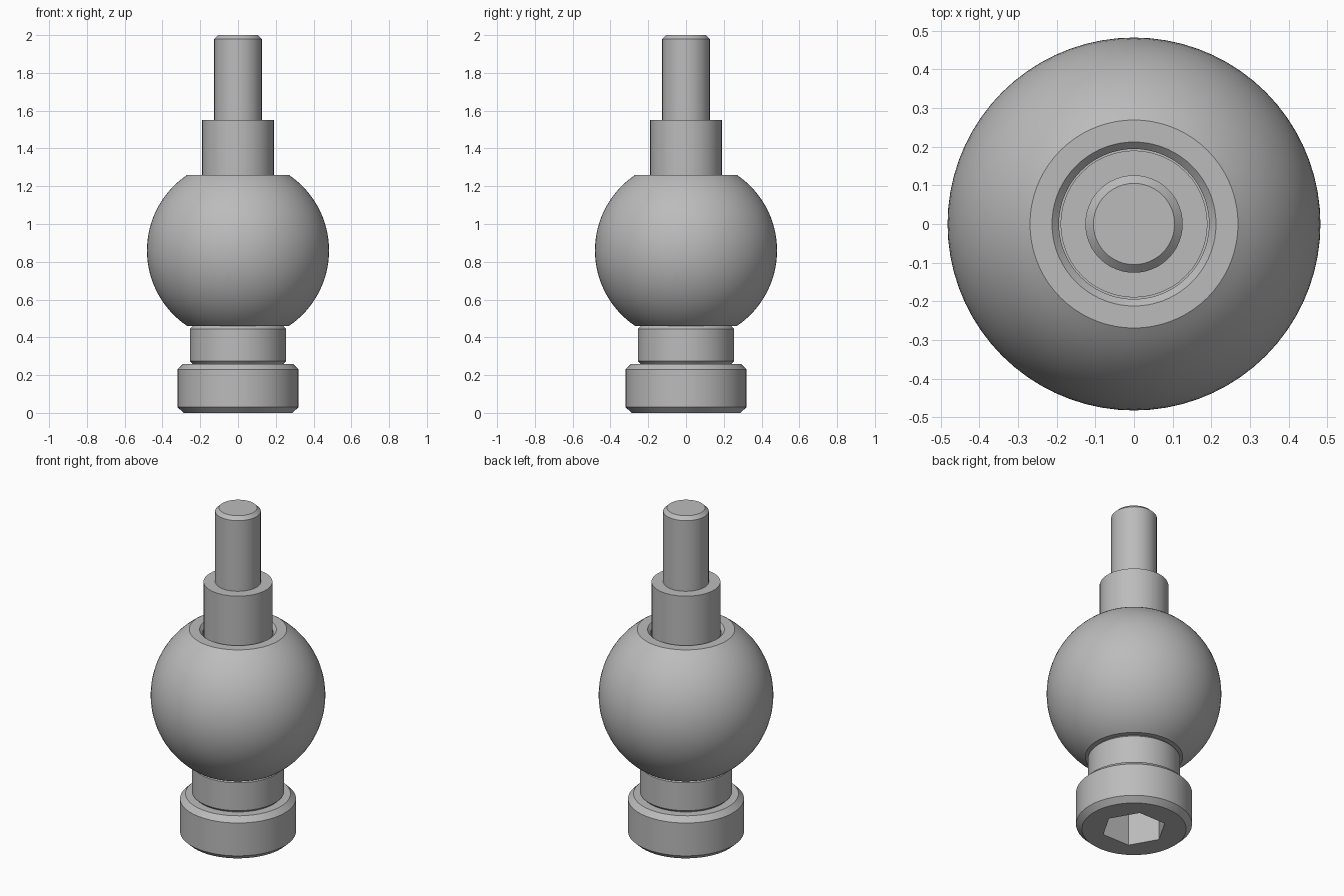
import bpy, bmesh
from math import cos, sin, asin, tau

cube = bpy.data.objects.get("Cube")
if cube:
    bpy.data.objects.remove(cube, do_unlink=True)

steel = bpy.data.materials.new("grey_steel")
steel.use_nodes = True
GREY = (0.5, 0.5, 0.5, 1)
steel.diffuse_color = GREY
steel.node_tree.nodes["Principled BSDF"].inputs["Base Color"].default_value = GREY


def lathe(name, profile, steps, closed=False):
    """Revolve (radius, height) points about the z axis."""
    bm = bmesh.new()
    verts = [bm.verts.new((r, 0, z)) for r, z in profile]
    edges = [bm.edges.new(pair) for pair in zip(verts, verts[1:])]
    if closed:
        edges.append(bm.edges.new((verts[-1], verts[0])))
    bmesh.ops.spin(bm, geom=verts + edges, cent=(0, 0, 0), axis=(0, 0, 1),
                   angle=tau, steps=steps, use_duplicate=False)
    bmesh.ops.remove_doubles(bm, verts=bm.verts, dist=0.0005)
    bmesh.ops.recalc_face_normals(bm, faces=bm.faces)
    mesh = bpy.data.meshes.new(name)
    bm.to_mesh(mesh)
    bm.free()
    mesh.materials.append(steel)
    obj = bpy.data.objects.new(name, mesh)
    bpy.context.collection.objects.link(obj)
    return obj


def select(obj):
    bpy.ops.object.select_all(action="DESELECT")
    obj.select_set(True)
    bpy.context.view_layer.objects.active = obj


# Ball with flat ends and a chamfered bore
R, MID, HALF = 0.482, 0.86, 0.40
BORE, RIM, CHAMFER = 0.194, 0.212, 0.018
limit = asin(HALF / R)
angles = [-limit + 2 * limit * i / 32 for i in range(33)]
ball_profile = [(R * cos(a), MID + R * sin(a)) for a in angles]
ball_profile += [(RIM, MID + HALF), (BORE, MID + HALF - CHAMFER),
                 (BORE, MID - HALF + CHAMFER), (RIM, MID - HALF)]
ball = lathe("ball", ball_profile, 72, closed=True)

# Spacer ring between ball and bolt head
spacer = lathe("spacer_ring", [
    (0.19, 0.26), (0.24, 0.26), (0.255, 0.275),
    (0.255, 0.445), (0.24, 0.46), (0.19, 0.46)], 48, closed=True)

# Bolt: chamfered head, shoulder and threaded-end stud
bolt = lathe("shoulder_bolt", [
    (0, 0), (0.288, 0), (0.32, 0.03), (0.32, 0.23), (0.29, 0.26),
    (0.19, 0.26), (0.19, 1.55), (0.126, 1.55), (0.126, 1.98),
    (0.105, 2.0), (0, 2.0)], 48)

# Hexagonal key socket cut into the head
socket = lathe("socket_cutter", [(0, -0.1), (0.18, -0.1), (0.18, 0.2), (0, 0.2)], 6)
socket.hide_render = True
cut = bolt.modifiers.new("hex_socket", "BOOLEAN")
cut.operation = "DIFFERENCE"
cut.object = socket
select(bolt)
bpy.ops.object.modifier_apply(modifier=cut.name)
bpy.data.objects.remove(socket, do_unlink=True)

for part in (ball, spacer, bolt):
    select(part)
    bpy.ops.object.shade_smooth_by_angle(angle=0.5)
